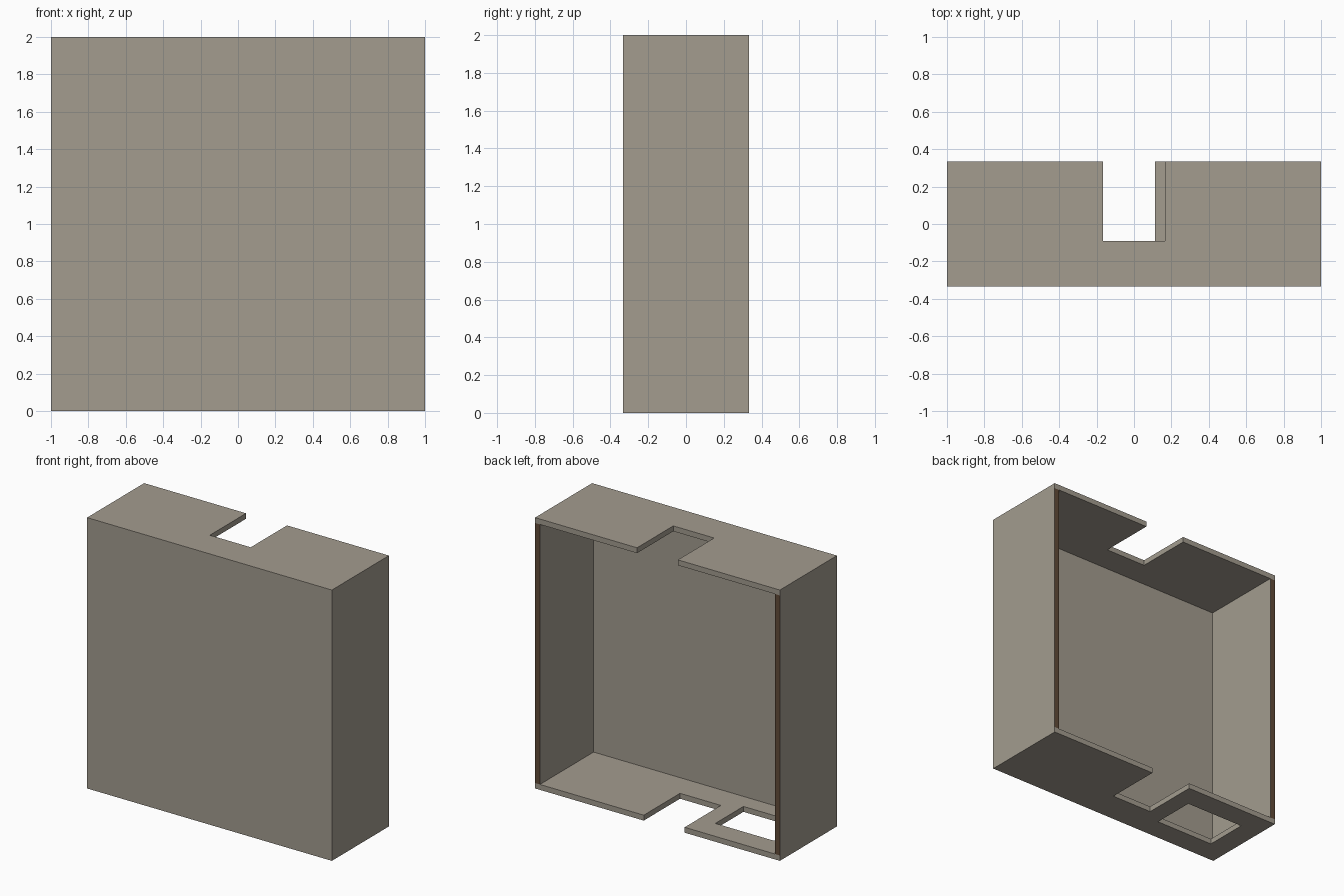
import bpy, bmesh
from mathutils import Vector

if "Cube" in bpy.data.objects:
    bpy.data.objects.remove(bpy.data.objects["Cube"])

X, Y, H, T = 1.0, 0.333, 2.0, 0.04      # half width, half depth, height, board thickness


def material(name, colour):
    m = bpy.data.materials.new(name)
    m.diffuse_color = (*colour, 1)
    m.use_nodes = True
    m.node_tree.nodes["Principled BSDF"].inputs["Base Color"].default_value = m.diffuse_color
    return m


TAUPE = material("taupe board", (0.366, 0.332, 0.275))
BROWN = material("dark brown edge", (0.119, 0.070, 0.040))


def finish(name, bm, *mats):
    bmesh.ops.recalc_face_normals(bm, faces=bm.faces[:])
    me = bpy.data.meshes.new(name)
    bm.to_mesh(me)
    bm.free()
    for m in mats:
        me.materials.append(m)
    ob = bpy.data.objects.new(name, me)
    bpy.context.collection.objects.link(ob)
    return ob


def box(bm, lo, hi):
    vs = bmesh.ops.create_cube(bm, size=1)["verts"]
    lo, hi = Vector(lo), Vector(hi)
    for v in vs:
        v.co = (lo + hi) / 2 + v.co * (hi - lo)


def panel(name, z0, holes):
    """Flat board with rectangular cut-outs (x0, x1, y0, y1)."""
    xs = sorted({-X, X, *(h[0] for h in holes), *(h[1] for h in holes)})
    ys = sorted({-Y, Y, *(h[2] for h in holes), *(h[3] for h in holes)})
    bm = bmesh.new()
    for a, b in zip(xs, xs[1:]):
        for c, d in zip(ys, ys[1:]):
            mx, my = (a + b) / 2, (c + d) / 2
            if any(h[0] < mx < h[1] and h[2] < my < h[3] for h in holes):
                continue
            bm.faces.new([bm.verts.new((x, y, z0))
                          for x, y in ((a, c), (b, c), (b, d), (a, d))])
    bmesh.ops.remove_doubles(bm, verts=bm.verts[:], dist=1e-5)
    # thicken upward, keeping the underside
    ext = bmesh.ops.extrude_face_region(bm, geom=bm.faces[:], use_keep_orig=True)
    for v in (g for g in ext["geom"] if isinstance(g, bmesh.types.BMVert)):
        v.co.z += T
    return finish(name, bm, TAUPE)


# top board with centred notch, bottom board with offset notch and hole
panel("top_panel", H - T, [(-0.167, 0.167, -0.09, Y)])
panel("bottom_panel", 0, [(-0.222, 0.112, -0.09, Y),
                          (-0.835, -0.355, -0.163, 0.165)])

# front board
bm = bmesh.new()
box(bm, (-X + T, -Y, T), (X - T, -Y + T, H - T))
finish("front_panel", bm, TAUPE)

# side boards, rear edge brown
for name, s in (("left_side", -1), ("right_side", 1)):
    bm = bmesh.new()
    x0, x1 = sorted((s * X, s * (X - T)))
    box(bm, (x0, -Y, T), (x1, Y, H - T))
    bm.normal_update()
    for f in bm.faces:
        f.material_index = int(f.normal.y > 0.5)
    finish(name, bm, TAUPE, BROWN)
